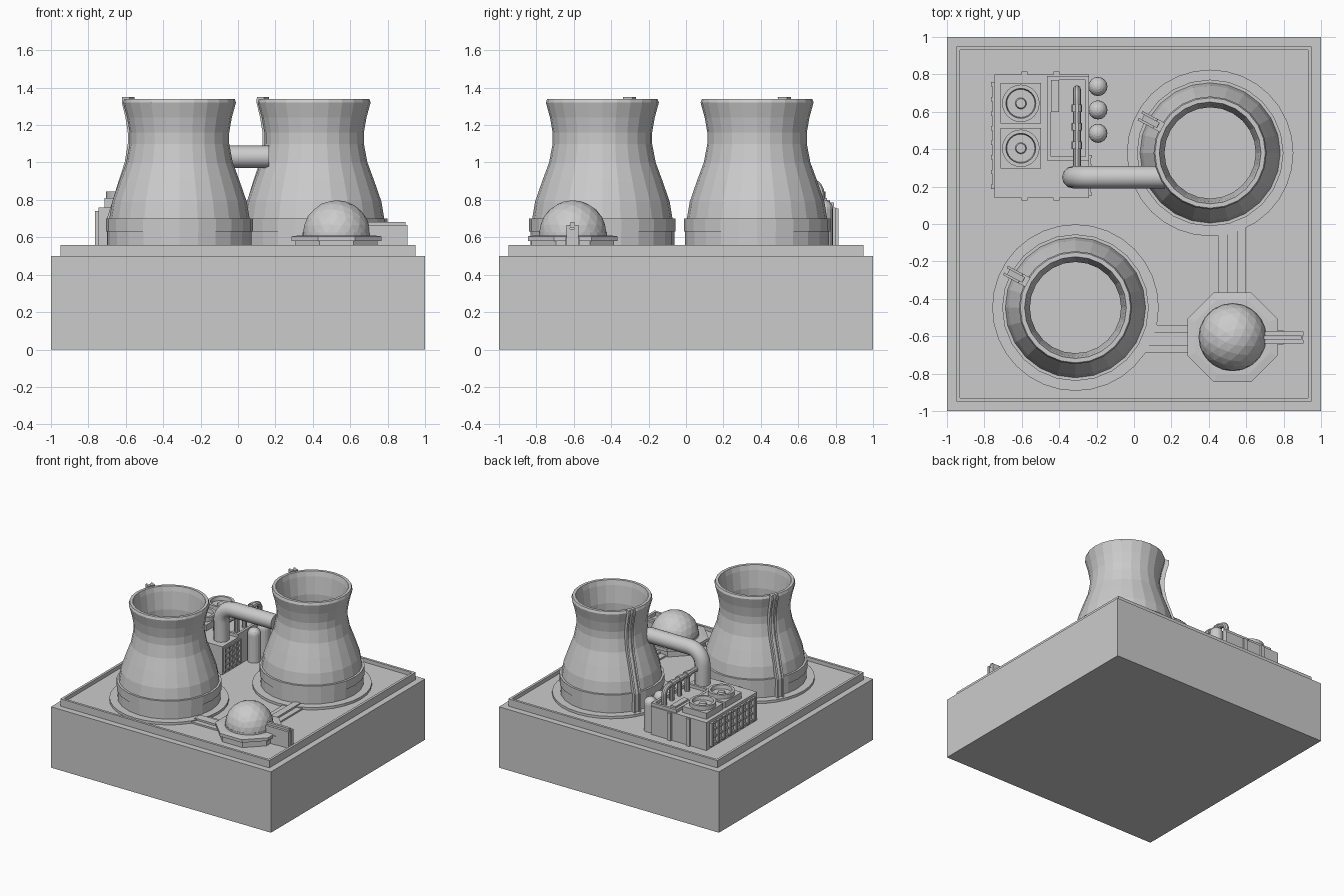
import bpy, bmesh, math
from mathutils import Matrix, Vector

if "Cube" in bpy.data.objects:
    bpy.data.objects.remove(bpy.data.objects["Cube"])

grey = bpy.data.materials.new("concrete_grey")
grey.diffuse_color = (0.6, 0.6, 0.6, 1)
grey.use_nodes = True
grey.node_tree.nodes["Principled BSDF"].inputs["Base Color"].default_value = grey.diffuse_color

def finish(name, bm):
    bmesh.ops.recalc_face_normals(bm, faces=bm.faces)
    me = bpy.data.meshes.new(name)
    bm.to_mesh(me)
    bm.free()
    me.materials.append(grey)
    ob = bpy.data.objects.new(name, me)
    bpy.context.collection.objects.link(ob)
    return ob

def boxes(name, items):
    """Items are (x0, x1, y0, y1, z0, z1); all go into one object."""
    bm = bmesh.new()
    for x0, x1, y0, y1, z0, z1 in items:
        m = Matrix.Translation(((x0+x1)/2, (y0+y1)/2, (z0+z1)/2)) @ Matrix.Diagonal((x1-x0, y1-y0, z1-z0, 1))
        bmesh.ops.create_cube(bm, size=1, matrix=m)
    return finish(name, bm)

def lathe(name, profile, at, sides, turn=0.0):
    """Revolve (radius, z) points; radius 0 closes to a pole."""
    bm = bmesh.new()
    rings = []
    for r, z in profile:
        if r == 0:
            rings.append([bm.verts.new((at[0], at[1], z))] * sides)
        else:
            rings.append([bm.verts.new((at[0] + r*math.cos(turn + 2*math.pi*i/sides),
                                        at[1] + r*math.sin(turn + 2*math.pi*i/sides), z)) for i in range(sides)])
    for a, b in zip(rings, rings[1:]):
        for i in range(sides):
            j = (i + 1) % sides
            bm.faces.new(list(dict.fromkeys((a[i], a[j], b[j], b[i]))))
    return finish(name, bm)

def pipe(name, pts, r, res=4):
    cu = bpy.data.curves.new(name, 'CURVE')
    cu.dimensions = '3D'
    cu.bevel_depth, cu.bevel_resolution, cu.use_fill_caps = r, res, True
    sp = cu.splines.new('POLY')
    sp.points.add(len(pts) - 1)
    for p, c in zip(sp.points, pts):
        p.co = (*c, 1)
    tmp = bpy.data.objects.new(name + "_path", cu)
    bpy.context.collection.objects.link(tmp)
    bpy.context.view_layer.update()
    me = bpy.data.meshes.new_from_object(tmp.evaluated_get(bpy.context.evaluated_depsgraph_get()))
    bpy.data.objects.remove(tmp)
    me.materials.clear()
    me.materials.append(grey)
    ob = bpy.data.objects.new(name, me)
    bpy.context.collection.objects.link(ob)
    bpy.context.view_layer.objects.active = ob
    ob.select_set(True)
    bpy.ops.object.shade_smooth_by_angle(angle=math.radians(35))
    ob.select_set(False)

def bend(corner, d_in, d_out, r, n=5):
    """Quarter-circle points around a right-angle corner."""
    c, a, b = Vector(corner), Vector(d_in), Vector(d_out)
    mid = c - a*r + b*r
    return [tuple(mid - b*r*math.cos(t) + a*r*math.sin(t)) for t in (math.pi/2*i/n for i in range(n + 1))]

# Ground block with a rimmed slab
FLOOR = 0.53
boxes("ground_block", [(-1, 1, -1, 1, 0, 0.5)])
boxes("slab", [(-0.93, 0.93, -0.93, 0.93, 0.5, FLOOR)])
boxes("slab_rim", [(-0.95, 0.95, s*0.94 - 0.01, s*0.94 + 0.01, 0.5, 0.56) for s in (-1, 1)] +
      [(s*0.94 - 0.01, s*0.94 + 0.01, -0.93, 0.93, 0.5, 0.56) for s in (-1, 1)])

# Cooling towers with pad, base band and ladder strip
shell = [(0.375, 0.70), (0.36, 0.79), (0.322, 0.90), (0.285, 1.0), (0.266, 1.1),
         (0.266, 1.16), (0.28, 1.24), (0.302, 1.32)]
foot = [(0.385, FLOOR), (0.385, 0.63), (0.392, 0.63), (0.392, 0.70)]
inside = [(0.295, 1.34), (0.272, 1.34), (0.262, 1.30), (0.244, 1.16), (0.246, 1.1),
          (0.265, 1.0), (0.30, 0.9), (0.34, 0.79), (0.36, 0.60), (0, 0.60)]

def ladder(name, at, ang):
    bm = bmesh.new()
    path = [(0.392, 0.55), (0.392, 0.70)] + shell[1:] + [(0.30, 1.35)]
    u = Vector((math.cos(ang), math.sin(ang), 0))
    v = Vector((-u.y, u.x, 0))
    o = Vector((at[0], at[1], 0))
    # thin backing plate and two raised rails
    for c, w, t in ((0, 0.02, 0.015), (-0.021, 0.007, 0.032), (0.021, 0.007, 0.032)):
        prev = None
        for r, z in path:
            sec = [bm.verts.new(o + u*(r + dr) + v*(c + dv) + Vector((0, 0, z)))
                   for dr, dv in ((-0.012, -w), (t, -w), (t, w), (-0.012, w))]
            if prev:
                for i in range(4):
                    bm.faces.new((prev[i], prev[(i+1) % 4], sec[(i+1) % 4], sec[i]))
            else:
                bm.faces.new(sec)
            prev = sec
        bm.faces.new(prev)
    finish(name, bm)

for label, at in (("front", (-0.313, -0.447)), ("back", (0.407, 0.38))):
    lathe(f"{label}_tower", foot + shell + inside, at, 24)
    lathe(f"{label}_tower_pad", [(0, 0.5), (0.445, 0.5), (0.445, 0.55), (0, 0.55)], at, 32)
    ladder(f"{label}_tower_ladder", at, math.radians(152))

# Dome on stepped octagonal plinth
D = (0.527, -0.605)
k = 1 / math.cos(math.pi/8)
lathe("dome_plinth", [(0, 0.5), (0.22*k, 0.5), (0.22*k, 0.58), (0.24*k, 0.58), (0.24*k, 0.605),
                      (0.2*k, 0.61), (0, 0.61)], D, 8, math.pi/8)
lathe("dome_collar", [(0.182, 0.60), (0.182, 0.625), (0, 0.625)], D, 24)
bm = bmesh.new()
bmesh.ops.create_icosphere(bm, subdivisions=3, radius=0.181, matrix=Matrix.Translation((*D, 0.617)))
bmesh.ops.bisect_plane(bm, geom=bm.verts[:] + bm.edges[:] + bm.faces[:], plane_co=(0, 0, 0.6),
                       plane_no=(0, 0, -1), clear_outer=True)
finish("dome", bm)
boxes("dome_gate", [(0.68, 0.905, -0.64, -0.62, 0.53, 0.665), (0.68, 0.905, -0.595, -0.575, 0.53, 0.665),
                    (0.68, 0.90, -0.62, -0.595, 0.53, 0.645), (0.68, 0.895, -0.618, -0.597, 0.66, 0.682),
                    (0.68, 0.80, -0.645, -0.57, 0.53, 0.60), (0.70, 0.90, -0.635, -0.58, 0.65, 0.66)])

# Low ducts from dome to both towers
boxes("duct_to_front_tower", [(0.06, 0.32, -0.69, -0.54, 0.52, 0.543), (0.06, 0.32, -0.65, -0.58, 0.52, 0.558)])
boxes("duct_to_back_tower", [(0.45, 0.60, -0.40, 0.02, 0.52, 0.543), (0.50, 0.555, -0.40, 0.02, 0.52, 0.558)])

# Machine hall with louvre grids and pilasters
boxes("machine_hall", [(-0.745, -0.24, 0.14, 0.80, 0.52, 0.76)])
ys = [0.20 + 0.078*i for i in range(8)]
boxes("west_louvres", [(-0.765, -0.74, y - 0.012, y + 0.012, 0.55, 0.74) for y in ys] +
      [(-0.757, -0.74, 0.19, 0.755, z - 0.008, z + 0.008) for z in (0.56, 0.615, 0.675, 0.73)])
boxes("east_louvres", [(-0.245, -0.225, y - 0.008, y + 0.008, 0.55, 0.74) for y in (0.16, 0.21, 0.26, 0.31, 0.36)] +
      [(-0.245, -0.23, 0.155, 0.365, z - 0.007, z + 0.007) for z in (0.56, 0.605, 0.65, 0.695, 0.735)])
boxes("hall_pilasters", [(x - 0.016, x + 0.016, y0, y0 + 0.02, 0.52, 0.755)
                         for x in (-0.585, -0.415) for y0 in (0.795, 0.125)])

# Roof tray under the small pipes
boxes("roof_tray", [(-0.465, -0.445, 0.34, 0.79, 0.75, 0.785), (-0.26, -0.24, 0.34, 0.79, 0.75, 0.785),
                    (-0.445, -0.26, 0.34, 0.36, 0.75, 0.785), (-0.445, -0.26, 0.77, 0.79, 0.75, 0.785),
                    (-0.445, -0.40, 0.60, 0.77, 0.75, 0.80)])

# Roof fan units
for i, y in enumerate((0.405, 0.645)):
    boxes(f"fan_box_{i+1}", [(-0.713, -0.497, y - 0.108, y + 0.108, 0.75, 0.81)])
    lathe(f"fan_ring_{i+1}", [(0.1, 0.80), (0.1, 0.845), (0.08, 0.845), (0.075, 0.815), (0.03, 0.815),
                              (0.025, 0.83), (0, 0.83)], (-0.605, y), 24)

# Main steam pipe from the hall into the back tower
pipe("steam_pipe", [(-0.325, 0.25, 0.74)] + bend((-0.325, 0.25, 1.03), (0, 0, 1), (1, 0, 0), 0.11) +
     [(0.165, 0.25, 1.03)], 0.06)

# Small header pipe with drop legs and collars
X, Z = -0.305, 0.895
pipe("header_pipe", [(X, 0.28, Z)] + bend((X, 0.72, Z), (0, 1, 0), (0, 0, -1), 0.06) + [(X, 0.72, 0.74)], 0.021, 3)
for i, y in enumerate((0.62, 0.52, 0.42)):
    pipe(f"drop_leg_{i+1}", [(X, y, Z), (X, y, 0.74)], 0.019, 3)
    pipe(f"header_collar_{i+1}", [(X, y - 0.02, Z), (X, y + 0.02, Z)], 0.028, 3)

# Capsule tanks beside the hall
for i, y in enumerate((0.735, 0.61, 0.485)):
    r = 0.051
    dome = [(r*math.cos(a), 0.75 + r*math.sin(a)) for a in (math.pi/2*j/5 for j in range(5))]
    lathe(f"tank_{i+1}", [(0, 0.52), (r, 0.52)] + dome + [(0, 0.75 + r)], (-0.193, y), 16)
